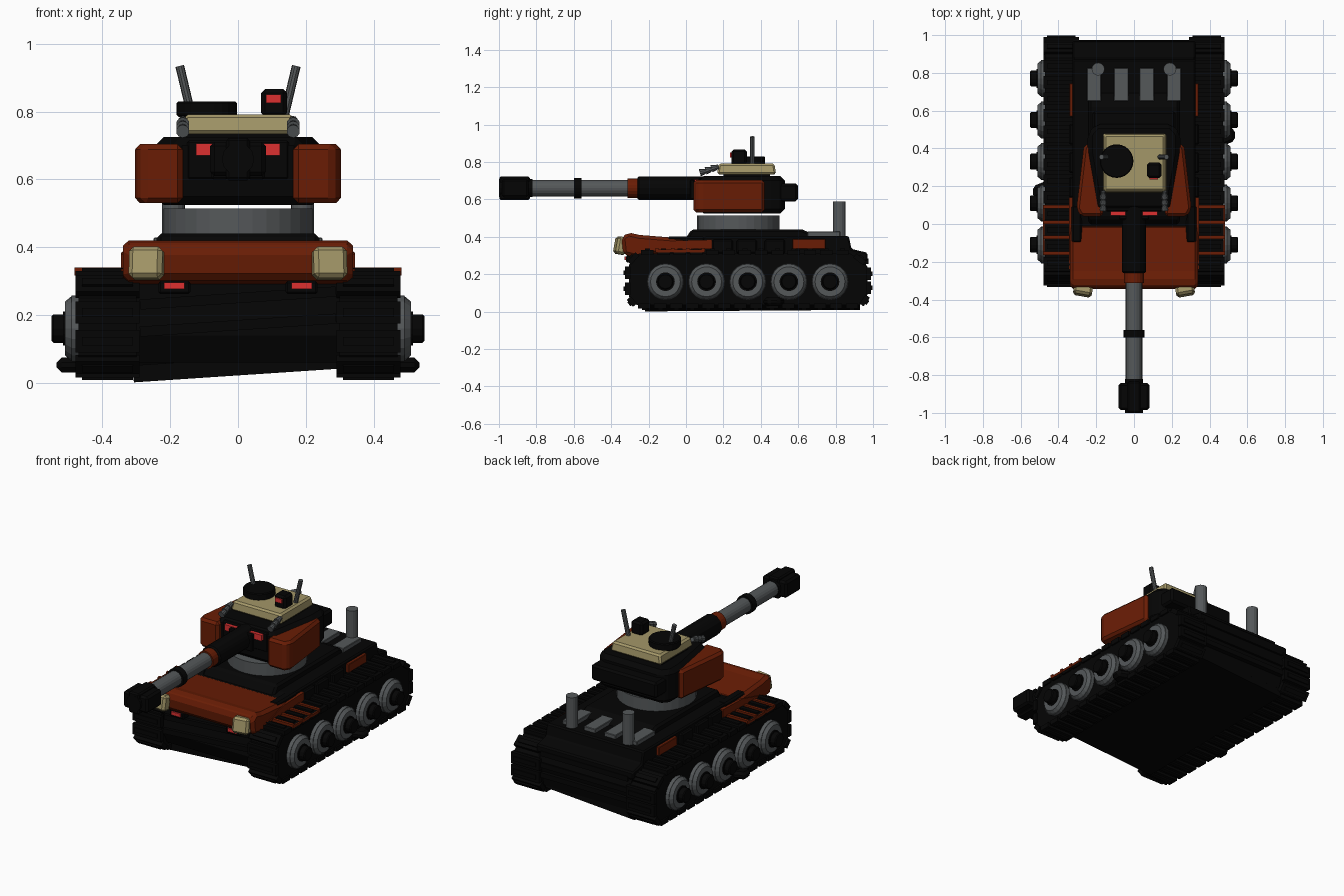
import bpy, bmesh, math
from mathutils import Matrix, Vector

old = bpy.data.objects.get("Cube")
if old:
    bpy.data.objects.remove(old, do_unlink=True)


def material(name, rgb):
    m = bpy.data.materials.new(name)
    m.use_nodes = True
    m.diffuse_color = (*rgb, 1)
    m.node_tree.nodes["Principled BSDF"].inputs["Base Color"].default_value = (*rgb, 1)
    return m


BLACK = material("black", (0.0015, 0.0015, 0.0015))
RUST = material("rust red", (0.142, 0.012, 0.0015))
GRAY = material("steel gray", (0.09, 0.098, 0.102))
TAN = material("tan", (0.37, 0.31, 0.14))
RED = material("bright red", (0.72, 0.03, 0.03))


def finish(name, mat, bm, mirror=False, bevel=0):
    bmesh.ops.recalc_face_normals(bm, faces=bm.faces)
    mesh = bpy.data.meshes.new(name)
    bm.to_mesh(mesh)
    bm.free()
    mesh.materials.append(mat)
    ob = bpy.data.objects.new(name, mesh)
    bpy.context.collection.objects.link(ob)
    if mirror:
        ob.modifiers.new("Mirror", 'MIRROR')
    if bevel:
        b = ob.modifiers.new("Bevel", 'BEVEL')
        b.width, b.segments, b.limit_method = bevel, 1, 'ANGLE'
    return ob


def add_box(bm, center, size, rot=Matrix()):
    m = Matrix.Translation(center) @ rot @ Matrix.Diagonal((*size, 1))
    return bmesh.ops.create_cube(bm, size=1, matrix=m)["verts"]


def box(name, mat, x, y, z, mirror=False, bevel=0, rot=Matrix()):
    """Box spanning the given (low, high) ranges."""
    bm = bmesh.new()
    spans = (x, y, z)
    add_box(bm, [(a + b) / 2 for a, b in spans], [b - a for a, b in spans], rot)
    return finish(name, mat, bm, mirror, bevel)


def add_rod(bm, p, q, r, r2=None, sides=20):
    p, q = Vector(p), Vector(q)
    m = Matrix.Translation((p + q) / 2) @ (q - p).to_track_quat('Z', 'Y').to_matrix().to_4x4()
    bmesh.ops.create_cone(bm, cap_ends=True, segments=sides, radius1=r,
                          radius2=r if r2 is None else r2, depth=(q - p).length, matrix=m)


def rod(name, mat, p, q, r, sides=20, mirror=False, bevel=0):
    bm = bmesh.new()
    add_rod(bm, p, q, r, sides=sides)
    return finish(name, mat, bm, mirror, bevel)


def prism(name, mat, pts, axis, lo, hi, mirror=False, bevel=0):
    """Extrude a yz profile along x, or an xy plan along z."""
    bm = bmesh.new()
    place = (lambda p: (lo, *p)) if axis == 'x' else (lambda p: (*p, lo))
    face = bm.faces.new([bm.verts.new(place(p)) for p in pts])
    ext = bmesh.ops.extrude_face_region(bm, geom=[face])["geom"]
    move = Vector((hi - lo, 0, 0)) if axis == 'x' else Vector((0, 0, hi - lo))
    bmesh.ops.translate(bm, vec=move, verts=[v for v in ext if isinstance(v, bmesh.types.BMVert)])
    return finish(name, mat, bm, mirror, bevel)


# Tracks: solid loop and evenly spaced pads
LOOP = [(-.265, .036), (-.305, .08), (-.305, .25), (-.25, .31),
        (.88, .31), (.97, .24), (.97, .09), (.93, .036)]
prism("track_band", BLACK, LOOP, 'x', .3, .47, mirror=True)
bm = bmesh.new()
pts = [Vector(p) for p in LOOP]
center = Vector((.34, .17))
for a, b in zip(pts, pts[1:] + pts[:1]):
    d = b - a
    count = max(1, round(d.length / .085))
    out = Vector((d.y, -d.x)).normalized()
    if out.dot((a + b) / 2 - center) < 0:
        out = -out
    for i in range(count):
        p = a + d * ((i + .5) / count) + out * .006
        rot = Matrix.Rotation(math.atan2(d.y, d.x), 4, 'X')
        add_box(bm, (.385, *p), (.19, min(.066, d.length * .85), .028), rot)
        add_box(bm, (.385, *(p + out * .009)), (.15, .026, .026), rot)
finish("track_pads", BLACK, bm, mirror=True)

# Loose track hooks, one per side
for side, y in ((-1, .17), (1, .47)):
    prism("track_hook", BLACK, [(side * .46, y - .06), (side * .535, y - .03),
                                (side * .535, y + .03), (side * .46, y + .06)],
          'z', .03, .075, bevel=.015)

# Road wheels
rims, hubs, dishes = bmesh.new(), bmesh.new(), bmesh.new()
for i in range(5):
    y = -.11 + i * .22
    add_rod(rims, (.45, y, .16), (.492, y, .16), .098)
    add_rod(rims, (.492, y, .16), (.51, y, .16), .095, .08)
    add_rod(dishes, (.5, y, .16), (.516, y, .16), .05)
    add_rod(hubs, (.5, y, .16), (.55, y, .16), .042, sides=12)
finish("wheel_rims", GRAY, rims, mirror=True)
finish("wheel_dishes", BLACK, dishes, mirror=True)
finish("wheel_hubs", BLACK, hubs, mirror=True, bevel=.005)

# Lower hull with slightly tilted belly and ribs
TILT = Matrix.Rotation(math.radians(-3.8), 4, 'Y')
prism("lower_hull", BLACK, [(-.25, .06), (-.29, .14), (-.27, .31), (.95, .31), (.97, .22), (.93, .06)],
      'x', -.31, .31)
box("belly_plate", BLACK, (-.31, .29), (-.22, .93), (.025, .075),
    rot=TILT @ Matrix.Rotation(math.radians(.4), 4, 'X'))
for z, y in ((.17, -.295), (.25, -.285)):
    box("front_rib", BLACK, (-.29, .29), (y - .01, y + .02), (z - .015, z + .015), rot=TILT)
for z in (.14, .2, .27):
    box("rear_rib", BLACK, (-.29, .29), (.94, .975), (z - .015, z + .015))

# Upper hull and deck
prism("upper_hull", BLACK, [(-.2, .29), (-.05, .38), (.05, .4), (.87, .405), (.885, .335), (.97, .315), (.97, .27)],
      'x', -.325, .325, bevel=.008)
prism("turret_deck", BLACK, [(-.01, .38), (.03, .44), (.62, .44), (.7, .405), (.7, .38)],
      'x', -.24, .24, bevel=.02)
box("deck_prongs", BLACK, (.275, .33), (-.1, .1), (.36, .402), mirror=True, bevel=.01)
for y in (.14, .27, .42):
    box("side_stowage", BLACK, (.3, .345), (y, y + .11), (.31, .385), mirror=True, bevel=.008)
box("side_panel", RUST, (.31, .342), (.57, .745), (.335, .388), mirror=True, bevel=.003)

# Front armour
prism("front_armour", RUST, [(0, .39), (-.25, .41), (-.31, .424), (-.345, .395), (-.335, .305), (-.26, .288), (0, .34)],
      'x', -.34, .34, bevel=.018)
box("headlight", TAN, (.22, .32), (-.378, -.32), (.306, .4), mirror=True, bevel=.013,
    rot=Matrix.Rotation(math.radians(10), 4, 'Z') @ Matrix.Rotation(math.radians(-10), 4, 'X'))
box("lower_lamp_housing", BLACK, (.14, .235), (-.32, -.25), (.262, .3), mirror=True, bevel=.006)
box("lower_lamp", RED, (.158, .218), (-.328, -.315), (.276, .296), mirror=True)

# Fender ladders
prism("fender_rail", RUST, [(-.24, .33), (-.05, .38), (.14, .385), (.14, .335)],
      'x', .325, .345, mirror=True)
bm = bmesh.new()
for y in (-.155, -.07, .01, .092):
    add_box(bm, (.411, y, .331), (.144, .018, .018))
add_box(bm, (.4785, -.031, .324), (.007, .262, .014))
finish("fender_slats", RUST, bm, mirror=True)

# Engine deck
for x in (.068, .212):
    box("engine_vent", GRAY, (x - .038, x + .038), (.65, .825), (.39, .428), mirror=True, bevel=.003)
rod("exhaust_pipe", GRAY, (.19, .82, .39), (.19, .82, .59), .034, sides=16, mirror=True)

# Turret ring and body
rod("turret_ring", GRAY, (0, .28, .43), (0, .28, .514), .22, sides=32)
half = [(.19, .07), (.245, .38), (.245, .48), (.2, .53)]
plan = half + [(-x, y) for x, y in reversed(half)]
prism("turret_body", BLACK, plan, 'z', .525, .725, bevel=.025)
prism("turret_cheek", RUST, [(.163, .04), (.28, .04), (.305, .08), (.265, .42), (.163, .42)],
      'z', .53, .704, mirror=True, bevel=.015)
box("turret_bustle", BLACK, (-.22, .22), (.48, .598), (.59, .685), bevel=.012)
box("turret_brow", BLACK, (-.15, .15), (.066, .16), (.6, .715), bevel=.006)
box("turret_lamp", RED, (.045, .124), (.046, .067), (.67, .706), mirror=True)
box("mantlet_guard", BLACK, (.03, .079), (.022, .046), (.6, .706), mirror=True, bevel=.006)

# Gun
G = .66
rod("mantlet", BLACK, (0, -.26, G), (0, .1, G), .064, sides=12, bevel=.008)
rod("barrel_collar", RUST, (0, -.312, G), (0, -.255, G), .053)
rod("barrel", GRAY, (0, -.86, G), (0, -.25, G), .044)
rod("barrel_band", BLACK, (0, -.6, G), (0, -.56, G), .055)
rod("muzzle_core", BLACK, (0, -1, G), (0, -.82, G), .048, sides=12)
box("muzzle_brake", BLACK, (-.082, .082), (-.985, -.842), (G - .05, G + .05), bevel=.012)
box("muzzle_block", BLACK, (-.035, .035), (-.998, -.835), (G - .063, G + .063), bevel=.008)

# Roof plate and equipment
box("roof_neck", BLACK, (-.155, .155), (.2, .45), (.71, .74))
bm = bmesh.new()
verts = add_box(bm, (.003, .324, .763), (.34, .316, .058))
for v in verts:
    if v.co.z > .763:
        v.co.x *= .94
        v.co.y = .324 + (v.co.y - .324) * .94
finish("roof_plate", TAN, bm, bevel=.01)
rod("hatch", BLACK, (-.092, .333, .785), (-.092, .333, .83), .089, sides=24, bevel=.005)
box("sight_box", BLACK, (.068, .145), (.243, .325), (.785, .867), bevel=.012)
box("sight_lens", RED, (.083, .127), (.236, .25), (.825, .85))
rod("antenna", GRAY, (.135, .355, .78), (.172, .355, .935), .013, sides=10, mirror=True)

# Smoke launchers: short tapered tubes in a rising row
bm = bmesh.new()
for i in range(3):
    y, z = .082 + i * .031, .742 + i * .011
    add_rod(bm, (.163, y - .008, z), (.163, y + .016, z + .007), .02, .015, sides=10)
    add_rod(bm, (.163, y + .014, z + .006), (.163, y + .03, z + .011), .013, sides=10)
finish("smoke_launchers", GRAY, bm, mirror=True)
